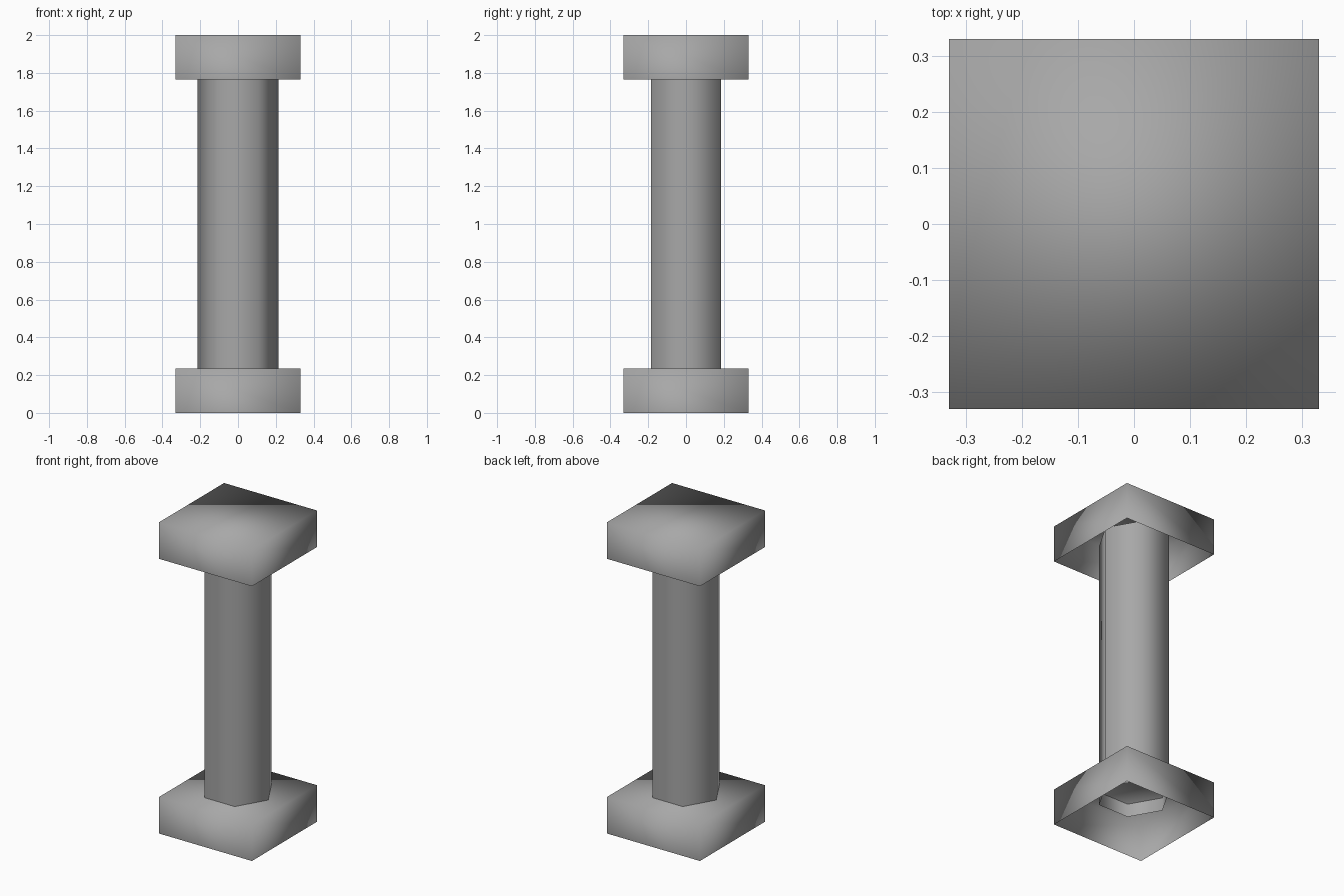
import bpy
import bmesh
from mathutils import Matrix

default = bpy.data.objects.get("Cube")
if default:
    bpy.data.objects.remove(default, do_unlink=True)

HALF = 0.33
BLOCK_HEIGHT = 0.235
SHAFT_RADIUS = 0.215

# Single grey stone colour
stone = bpy.data.materials.new("grey_stone")
stone.use_nodes = True
colour = (0.39, 0.39, 0.39, 1)
stone.diffuse_color = colour
stone.node_tree.nodes["Principled BSDF"].inputs["Base Color"].default_value = colour


def finish(bm, name):
    mesh = bpy.data.meshes.new(name)
    bm.to_mesh(mesh)
    bm.free()
    mesh.materials.append(stone)
    for poly in mesh.polygons:
        poly.use_smooth = True
    obj = bpy.data.objects.new(name, mesh)
    bpy.context.collection.objects.link(obj)
    return obj


def open_block(name, bottom):
    """Square block with soft normals and no underside."""
    bm = bmesh.new()
    size = Matrix.Diagonal((2 * HALF, 2 * HALF, BLOCK_HEIGHT, 1))
    place = Matrix.Translation((0, 0, bottom + BLOCK_HEIGHT / 2))
    bmesh.ops.create_cube(bm, size=1, matrix=place @ size)
    bm.normal_update()
    under = [f for f in bm.faces if f.normal.z < -0.5]
    bmesh.ops.delete(bm, geom=under, context="FACES_ONLY")
    return finish(bm, name)


def hex_shaft(name, bottom, top):
    """Six-sided open tube with corners on the x axis."""
    bm = bmesh.new()
    # The first corner of the ring lies on the y axis, so turn it a quarter
    place = Matrix.Translation((0, 0, (bottom + top) / 2)) @ Matrix.Rotation(1.5707963, 4, "Z")
    bmesh.ops.create_cone(bm, cap_ends=False, segments=6, radius1=SHAFT_RADIUS,
                          radius2=SHAFT_RADIUS, depth=top - bottom, matrix=place)
    # Make sure two corners sit on the x axis
    reach = max(v.co.x for v in bm.verts)
    if reach < SHAFT_RADIUS - 0.01:
        bmesh.ops.rotate(bm, verts=bm.verts, matrix=Matrix.Rotation(1.5707963, 3, "Z"))
    return finish(bm, name)


# Base, shaft reaching inside both blocks, and capital
open_block("base_block", 0)
hex_shaft("shaft", 0.15, 1.89)
open_block("capital_block", 2 - BLOCK_HEIGHT)
